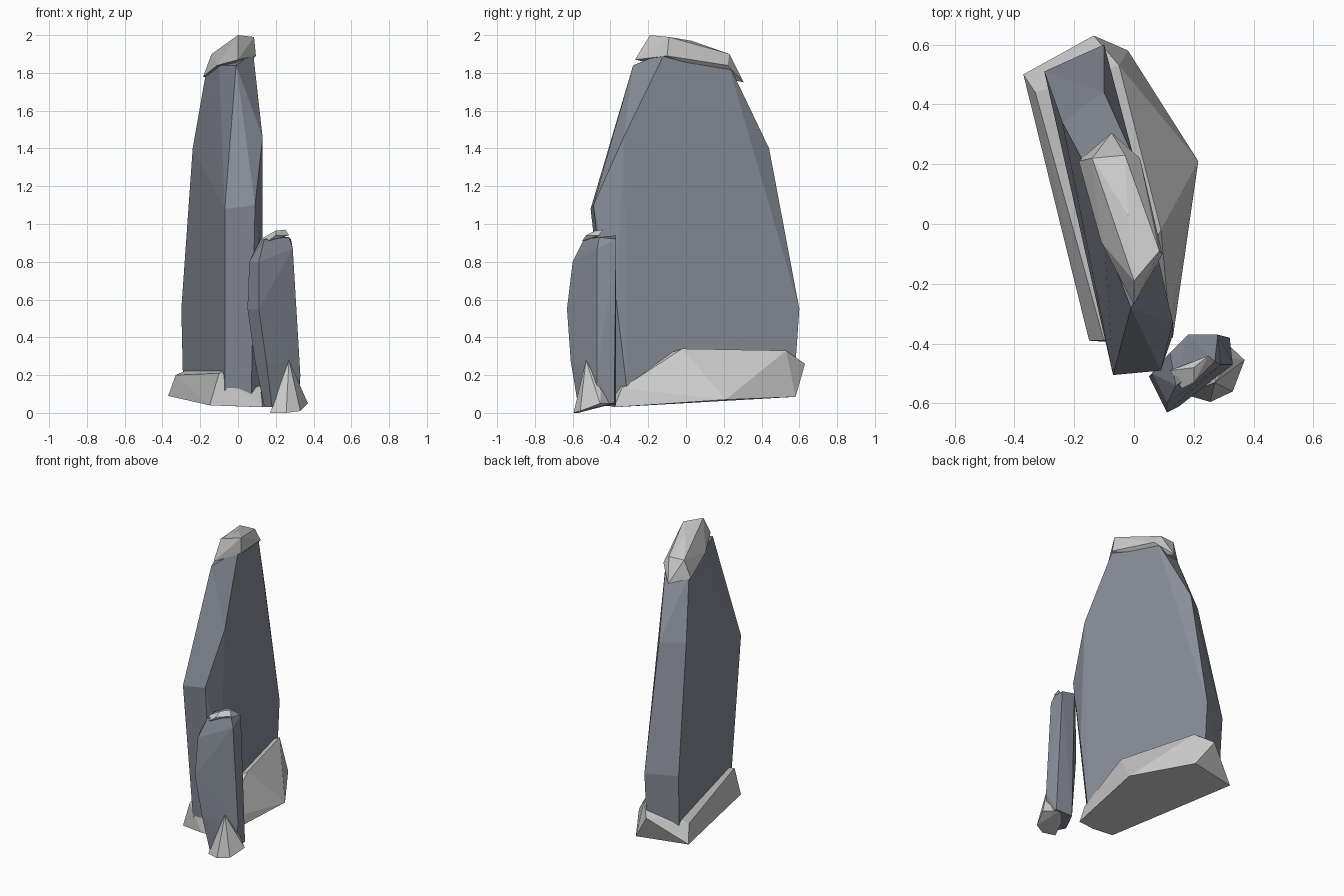
import bpy, bmesh

stone = bpy.data.materials.new("slate_stone")
stone.diffuse_color = (0.25, 0.27, 0.32, 1)


def rock(name, corners, mat=None):
    """Flat-faced chunk: convex hull around its corner points."""
    bm = bmesh.new()
    for c in corners:
        bm.verts.new(c)
    res = bmesh.ops.convex_hull(bm, input=bm.verts)
    loose = [v for v in bm.verts if not v.link_faces]
    bmesh.ops.delete(bm, geom=loose, context='VERTS')
    bmesh.ops.recalc_face_normals(bm, faces=bm.faces)
    me = bpy.data.meshes.new(name)
    bm.to_mesh(me)
    bm.free()
    ob = bpy.data.objects.new(name, me)
    bpy.context.collection.objects.link(ob)
    if mat:
        me.materials.append(mat)
    return ob


# tall leaning slab, listed from bottom to top
rock("tall_slab", [
    (-0.07, -0.39, 0.08), (0.07, -0.37, 0.08), (0.12, -0.31, 0.10),
    (-0.10, 0.57, 0.12), (-0.29, 0.49, 0.12),
    (0.13, -0.37, 0.60), (-0.10, 0.60, 0.55), (-0.30, 0.51, 0.55),
    (-0.07, -0.505, 1.08), (0.09, -0.49, 1.10),
    (0.13, -0.33, 1.46), (-0.10, 0.44, 1.40), (-0.24, 0.34, 1.40),
    (-0.01, -0.28, 1.84), (0.08, -0.11, 1.91), (0.0, 0.22, 1.86),
    (-0.17, 0.21, 1.80), (-0.10, -0.05, 1.84)], stone)

# pale cap on the slab
rock("tall_slab_cap", [
    (0.0, -0.19, 2.0), (0.085, -0.09, 1.99), (-0.02, 0.03, 1.97),
    (-0.14, 0.22, 1.90), (-0.03, 0.23, 1.90),
    (0.0, -0.27, 1.87), (0.095, -0.10, 1.89), (0.02, 0.22, 1.84),
    (-0.075, 0.305, 1.75), (-0.185, 0.21, 1.78), (-0.11, -0.06, 1.84)])

# pale drift around the slab foot
rock("tall_slab_drift", [
    (-0.15, -0.39, 0.04), (0.0, -0.40, 0.035), (0.13, -0.38, 0.03),
    (0.215, 0.21, 0.07), (-0.02, 0.58, 0.085), (-0.37, 0.50, 0.09),
    (-0.135, 0.63, 0.26), (-0.33, 0.44, 0.20), (-0.10, -0.39, 0.21),
    (0.12, -0.34, 0.13), (0.09, -0.02, 0.34), (-0.05, 0.53, 0.33)])

# small standing stone
rock("small_stone", [
    (0.14, -0.50, 0.03), (0.18, -0.57, 0.03), (0.31, -0.48, 0.05),
    (0.32, -0.38, 0.05), (0.20, -0.37, 0.04),
    (0.09, -0.50, 0.27), (0.15, -0.61, 0.27), (0.33, -0.47, 0.20),
    (0.05, -0.51, 0.55), (0.11, -0.63, 0.55),
    (0.06, -0.50, 0.80), (0.11, -0.60, 0.80), (0.29, -0.47, 0.87),
    (0.12, -0.43, 0.92), (0.14, -0.54, 0.92), (0.27, -0.46, 0.93),
    (0.18, -0.37, 0.94), (0.28, -0.37, 0.92)], stone)

# small pale cap
rock("small_stone_cap", [
    (0.12, -0.49, 0.92), (0.16, -0.55, 0.91), (0.20, -0.53, 0.94),
    (0.27, -0.46, 0.94), (0.25, -0.44, 0.97), (0.20, -0.48, 0.965)])

# small pale drift at its foot
rock("small_stone_drift", [
    (0.17, -0.57, 0.0), (0.255, -0.595, 0.0), (0.33, -0.56, 0.01),
    (0.37, -0.455, 0.05), (0.29, -0.38, 0.05), (0.20, -0.48, 0.03),
    (0.27, -0.53, 0.28), (0.33, -0.45, 0.12)])
